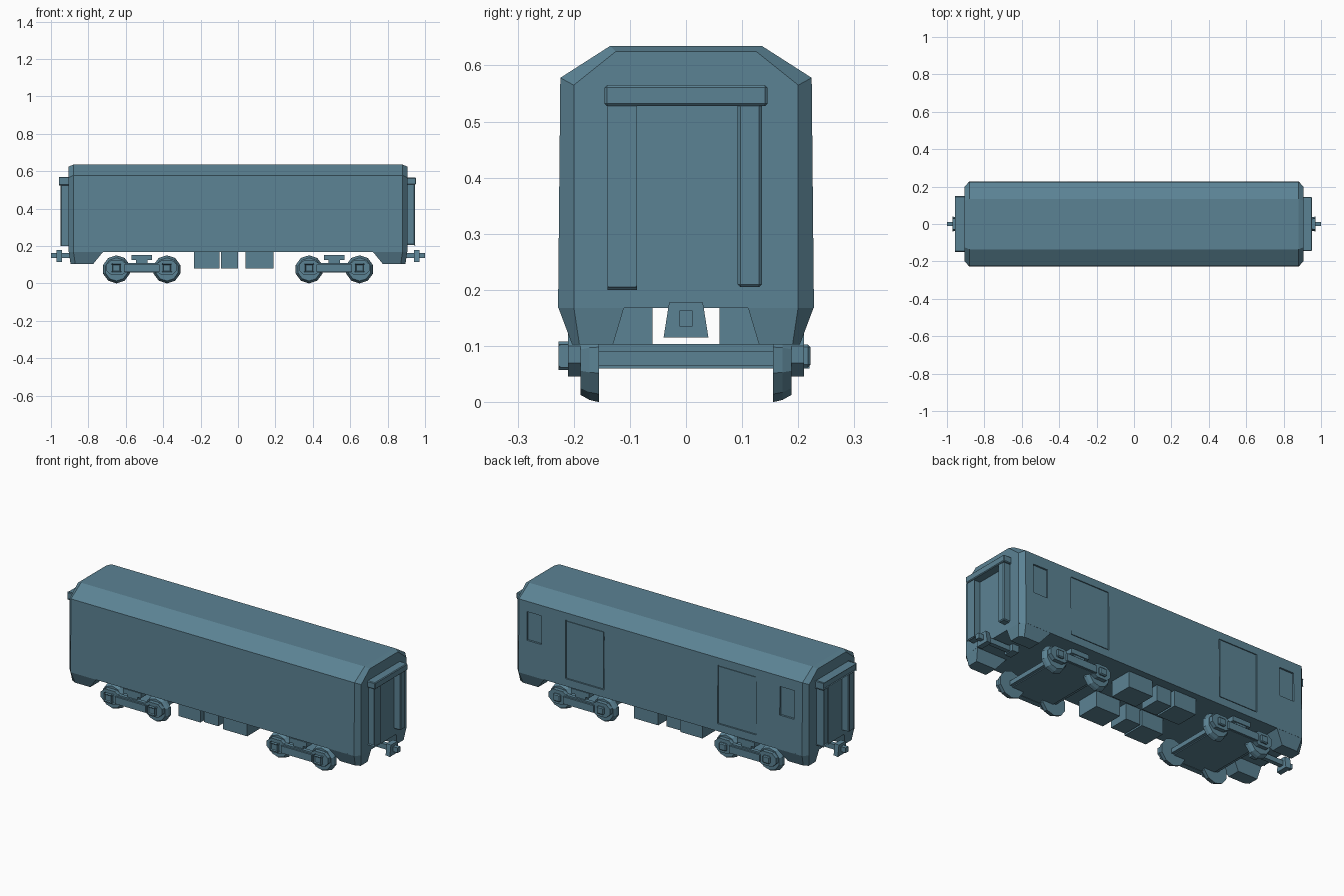
import bpy, bmesh, math
from mathutils import Vector

if "Cube" in bpy.data.objects:
    bpy.data.objects.remove(bpy.data.objects["Cube"])

paint = bpy.data.materials.new("blue_grey_paint")
paint.diffuse_color = (0.105, 0.225, 0.295, 1)
paint.use_nodes = True
paint.node_tree.nodes["Principled BSDF"].inputs["Base Color"].default_value = paint.diffuse_color


def finish(name, bm):
    bmesh.ops.recalc_face_normals(bm, faces=bm.faces)
    me = bpy.data.meshes.new(name)
    bm.to_mesh(me)
    bm.free()
    me.materials.append(paint)
    ob = bpy.data.objects.new(name, me)
    bpy.context.collection.objects.link(ob)
    return ob


def loft(name, rings):
    """Closed solid through rings of equal length."""
    bm = bmesh.new()
    rows = [[bm.verts.new(p) for p in r] for r in rings]
    n = len(rows[0])
    for a, b in zip(rows, rows[1:]):
        for i in range(n):
            j = (i + 1) % n
            bm.faces.new((a[i], a[j], b[j], b[i]))
    bm.faces.new(rows[0])
    bm.faces.new(rows[-1])
    return finish(name, bm)


def box(name, x0, x1, y0, y1, z0, z1, bevel=0):
    bm = bmesh.new()
    bmesh.ops.create_cube(bm, size=1)
    for v in bm.verts:
        v.co = Vector(((x0 + x1) / 2 + v.co.x * (x1 - x0),
                       (y0 + y1) / 2 + v.co.y * (y1 - y0),
                       (z0 + z1) / 2 + v.co.z * (z1 - z0)))
    if bevel:
        bmesh.ops.bevel(bm, geom=bm.edges[:], offset=bevel, segments=1, affect='EDGES')
    return finish(name, bm)


def plate(name, pts, y0, y1):
    """Side profile in x, z, extruded across y."""
    return loft(name, [[(x, y, z) for x, z in pts] for y in (y0, y1)])


# Body shell: chamfered roof section with tapered ends
half = [(0.228, 0.168), (0.224, 0.578), (0.135, 0.635)]
half_end = [(0.200, 0.168), (0.200, 0.565), (0.125, 0.625)]


def section(x, pts):
    return [(x, y, z) for y, z in pts] + [(x, -y, z) for y, z in reversed(pts)]


body = loft("body_shell", [section(-0.905, half_end), section(-0.88, half),
                           section(0.88, half), section(0.905, half_end)])

# Recessed side doors, cab windows on the rear side
cutters = []
for s in (-1, 1):
    for x0 in (-0.595, 0.35):
        cutters.append(box("door_cutter", x0, x0 + 0.24, s * 0.219, s * 0.26, 0.21, 0.537))
for s in (-1, 1):
    cutters.append(box("window_cutter", s * 0.74, s * 0.83, 0.215, 0.26, 0.36, 0.52))
for c in cutters:
    c.hide_render = True
    m = body.modifiers.new("recess", 'BOOLEAN')
    m.operation = 'DIFFERENCE'
    m.solver = 'EXACT'
    m.object = c
bpy.context.view_layer.objects.active = body
for m in list(body.modifiers):
    bpy.ops.object.modifier_apply(modifier=m.name)
for c in cutters:
    bpy.data.objects.remove(c)

# Door leaves, almost flush with the wall
for s in (-1, 1):
    for x0 in (-0.595, 0.35):
        box("side_door", x0 + 0.006, x0 + 0.234, s * 0.217, s * 0.2225, 0.216, 0.531)

for e in (-1, 1):
    # Tapered corner skirts under each end
    for s in (-1, 1):
        top = [(0.905, 0.11), (0.905, 0.2), (0.88, 0.228), (0.72, 0.228), (0.72, 0.11)]
        low = [(0.895, 0.13), (0.895, 0.19), (0.87, 0.203), (0.775, 0.203), (0.775, 0.13)]
        loft("corner_skirt", [[(e * x, s * y, 0.17) for x, y in top],
                              [(e * x, s * y, 0.103) for x, y in low]])
        # Gangway posts
        box("gangway_post", e * 0.895, e * 0.945, s * 0.092, s * 0.135, 0.205, 0.545, 0.005)
    # Gangway header
    box("gangway_header", e * 0.895, e * 0.952, -0.145, 0.145, 0.528, 0.565, 0.004)

    # Coupler
    box("coupler_shaft", e * 0.76, e * 1.0, -0.012, 0.012, 0.135, 0.163)
    box("coupler_mount", e * 0.76, e * 0.80, -0.03, 0.03, 0.13, 0.172)
    loft("coupler_head", [[(e * x, y * w, z) for y, z in
                           ((-1, 0.115), (1, 0.115), (0.75, 0.178), (-0.75, 0.178))]
                          for x, w in ((0.94, 0.034), (0.97, 0.04))])

    # Bogie
    c = e * 0.515
    box("bogie_plate", c - 0.13, c + 0.13, -0.19, 0.19, 0.06, 0.104)
    for s in (-1, 1):
        frame = [(-0.19, 0.07), (-0.165, 0.046), (-0.105, 0.046), (-0.085, 0.058),
                 (0.085, 0.058), (0.105, 0.046), (0.165, 0.046), (0.19, 0.07),
                 (0.19, 0.1), (0.165, 0.122), (0.105, 0.122), (0.085, 0.108),
                 (-0.085, 0.108), (-0.105, 0.122), (-0.165, 0.122), (-0.19, 0.1)]
        plate("bogie_side_frame", [(c + x, z) for x, z in frame], s * 0.188, s * 0.21)
        box("bogie_lower_beam", c - 0.095, c + 0.095, s * 0.205, s * 0.22, 0.06, 0.1)
        box("bogie_bolster", c - 0.055, c + 0.055, s * 0.16, s * 0.205, 0.125, 0.152)
        box("bolster_spring", c - 0.03, c + 0.03, s * 0.165, s * 0.2, 0.1, 0.13)
        for w in (-1, 1):
            wx = c + w * 0.135
            # Ten-sided wheel, slightly coned outwards
            rings = []
            for y, r in ((0.155, 0.075), (0.172, 0.071), (0.188, 0.062)):
                rings.append([(wx + r * math.cos(a), s * y, 0.075 + r * math.sin(a))
                              for a in (math.pi / 10 + k * math.pi / 5 for k in range(10))])
            loft("wheel", rings)
            box("axle_box", wx - 0.022, wx + 0.022, s * 0.2, s * 0.222, 0.062, 0.103, 0.005)
    for w in (-1, 1):
        wx = c + w * 0.135
        box("axle", wx - 0.012, wx + 0.012, -0.16, 0.16, 0.065, 0.09)

# Underfloor equipment boxes on both sides
for s in (-1, 1):
    for x0, x1, y1 in ((-0.235, -0.10, 0.19), (-0.09, 0.0, 0.175), (0.04, 0.19, 0.19)):
        box("underfloor_box", x0, x1, s * 0.06, s * y1, 0.08, 0.17)
